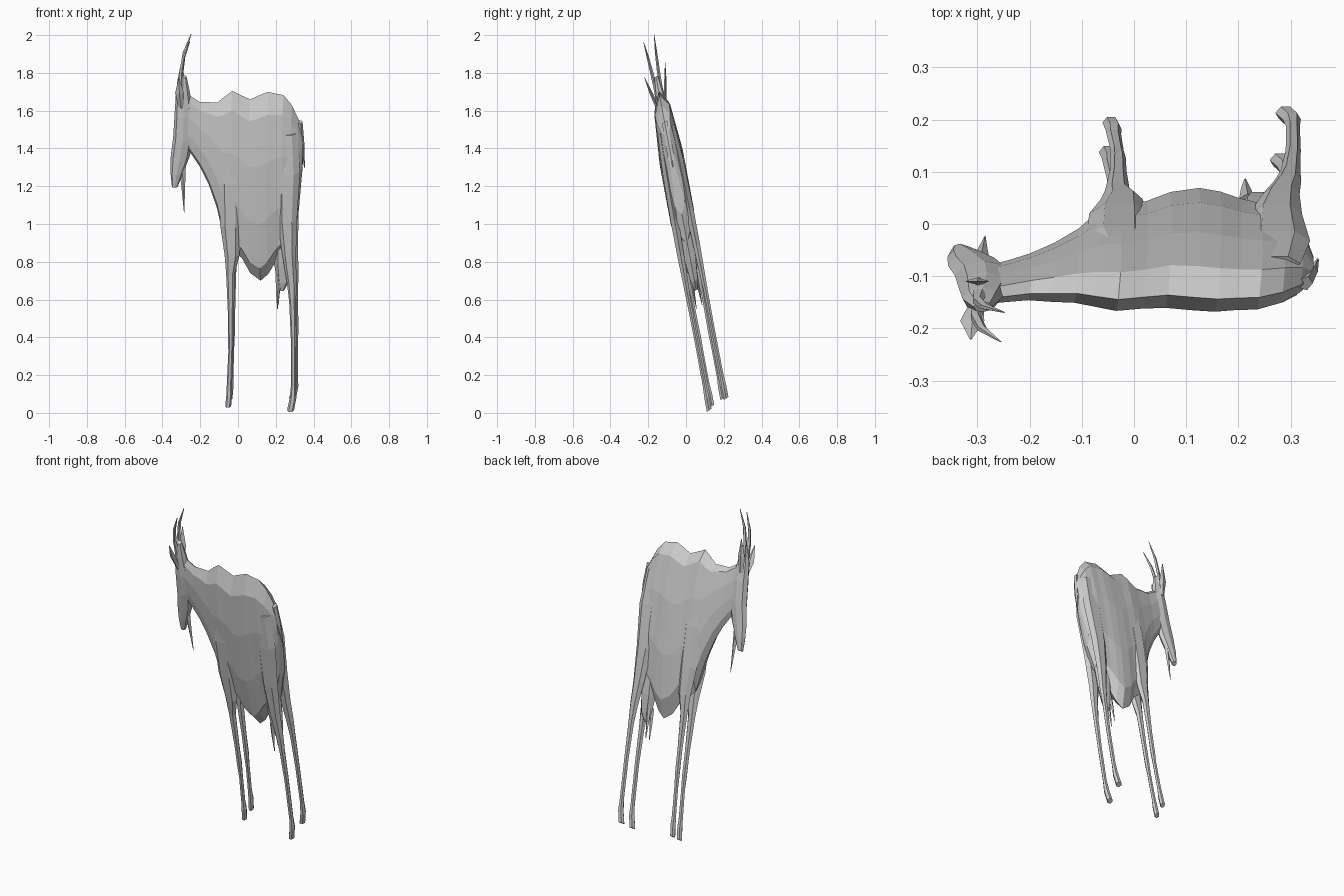
import bpy, bmesh, math


def place(x, s, z):
    """Body space (length, sideways, height) -> leaning world space."""
    return (x + 0.12 * s, 0.176 - 0.188 * z + s, z + 0.7 * s)


def loft(name, rings):
    """Skin a list of equal-sized rings and cap both ends."""
    bm = bmesh.new()
    vs = [[bm.verts.new(place(*p)) for p in r] for r in rings]
    n = len(vs[0])
    for a, b in zip(vs, vs[1:]):
        for i in range(n):
            j = (i + 1) % n
            bm.faces.new((a[i], a[j], b[j], b[i]))
    bm.faces.new(vs[0])
    bm.faces.new(vs[-1])
    bmesh.ops.recalc_face_normals(bm, faces=bm.faces)
    me = bpy.data.meshes.new(name)
    bm.to_mesh(me)
    bm.free()
    ob = bpy.data.objects.new(name, me)
    bpy.context.collection.objects.link(ob)
    return ob


def squash(v, e):
    return math.copysign(abs(v) ** e, v)


def upright_ring(x, top, bot, w, n=10):
    """Cross-section of the trunk, square to its length."""
    c, h = (top + bot) / 2, (top - bot) / 2
    return [(x, w * squash(math.sin(t), 0.75), c + h * math.cos(t))
            for t in (2 * math.pi * i / n for i in range(n))]


def flat_ring(z, x0, x1, s, w, n=6):
    """Cross-section of a limb, level, between x0 and x1."""
    c, r = (x0 + x1) / 2, (x1 - x0) / 2
    return [(c + r * math.cos(t), s + w * math.sin(t), z)
            for t in (2 * math.pi * i / n for i in range(n))]


def limb(name, rows, side=1, n=6):
    return loft(name, [flat_ring(z, a, b, side * s, w, n)
                       for z, a, b, s, w in rows])


# trunk and neck: x, top, bottom, half width
trunk = [(-0.285, 1.70, 1.42, .022), (-0.24, 1.67, 1.36, .025),
         (-0.20, 1.645, 1.30, .028), (-0.155, 1.645, 1.21, .035),
         (-0.11, 1.642, 1.08, .042), (-0.07, 1.675, 0.90, .05),
         (-0.03, 1.705, 0.86, .055), (0.02, 1.68, 0.82, .056),
         (0.065, 1.66, 0.74, .061), (0.12, 1.685, 0.70, .063),
         (0.16, 1.70, 0.735, .062), (0.20, 1.69, 0.80, .058),
         (0.24, 1.683, 0.85, .057), (0.285, 1.63, 0.90, .05),
         (0.32, 1.555, 1.05, .036), (0.342, 1.49, 1.30, .015)]
loft("trunk", [upright_ring(*r) for r in trunk])

# head, hanging down from the poll
limb("head", [(1.78, -.307, -.272, 0, .010), (1.70, -.328, -.255, 0, .022),
              (1.58, -.336, -.235, 0, .029), (1.46, -.343, -.237, 0, .028),
              (1.36, -.356, -.255, 0, .022), (1.27, -.357, -.290, 0, .018),
              (1.20, -.350, -.318, 0, .012)], n=8)
limb("beard", [(1.34, -.315, -.275, 0, .010), (1.20, -.300, -.280, 0, .006),
               (1.06, -.286, -.284, 0, .001)], n=4)
limb("tail", [(1.54, .315, .342, 0, .014), (1.42, .335, .352, 0, .014),
              (1.30, .349, .354, 0, .003)], n=5)
limb("udder", [(0.95, .19, .29, 0, .032), (0.80, .19, .285, 0, .03),
               (0.70, .205, .275, 0, .02), (0.65, .22, .245, 0, .008)])

for side, word in ((-1, "right"), (1, "left")):
    # front leg from shoulder to hoof
    limb(word + "_front_leg",
         [(1.42, -.065, .010, .034, .014), (1.25, -.095, .025, .038, .019),
          (1.02, -.090, .022, .036, .021), (0.86, -.067, .012, .034, .018),
          (0.76, -.059, -.012, .032, .014), (0.55, -.050, -.018, .030, .011),
          (0.42, -.049, -.019, .029, .012), (0.34, -.048, -.023, .028, .009),
          (0.17, -.056, -.028, .028, .009), (0.12, -.058, -.027, .028, .013),
          (0.055, -.064, -.033, .028, .013)], side)
    # hind leg from haunch to hoof
    limb(word + "_hind_leg",
         [(1.50, .215, .315, .030, .016), (1.30, .205, .333, .036, .022),
          (1.05, .215, .317, .040, .022), (0.86, .240, .312, .042, .019),
          (0.72, .264, .315, .043, .015), (0.62, .276, .313, .044, .012),
          (0.42, .285, .314, .044, .010), (0.18, .286, .312, .045, .010),
          (0.11, .279, .314, .045, .014), (0.045, .265, .302, .045, .014)],
         side)
    # horn, ear and teat
    limb(word + "_horn",
         [(1.68, -.312, -.280, .012, .009), (1.80, -.312, -.290, .016, .008),
          (1.89, -.298, -.279, .021, .006), (1.985, -.254, -.250, .028, .001)],
         side, 5)
    limb(word + "_ear",
         [(1.63, -.312, -.285, .020, .008), (1.72, -.328, -.282, .038, .007),
          (1.815, -.308, -.304, .055, .001)], side, 4)
    limb(word + "_teat",
         [(0.74, .200, .230, .012, .009), (0.65, .203, .222, .014, .006),
          (0.56, .209, .213, .015, .001)], side, 4)
